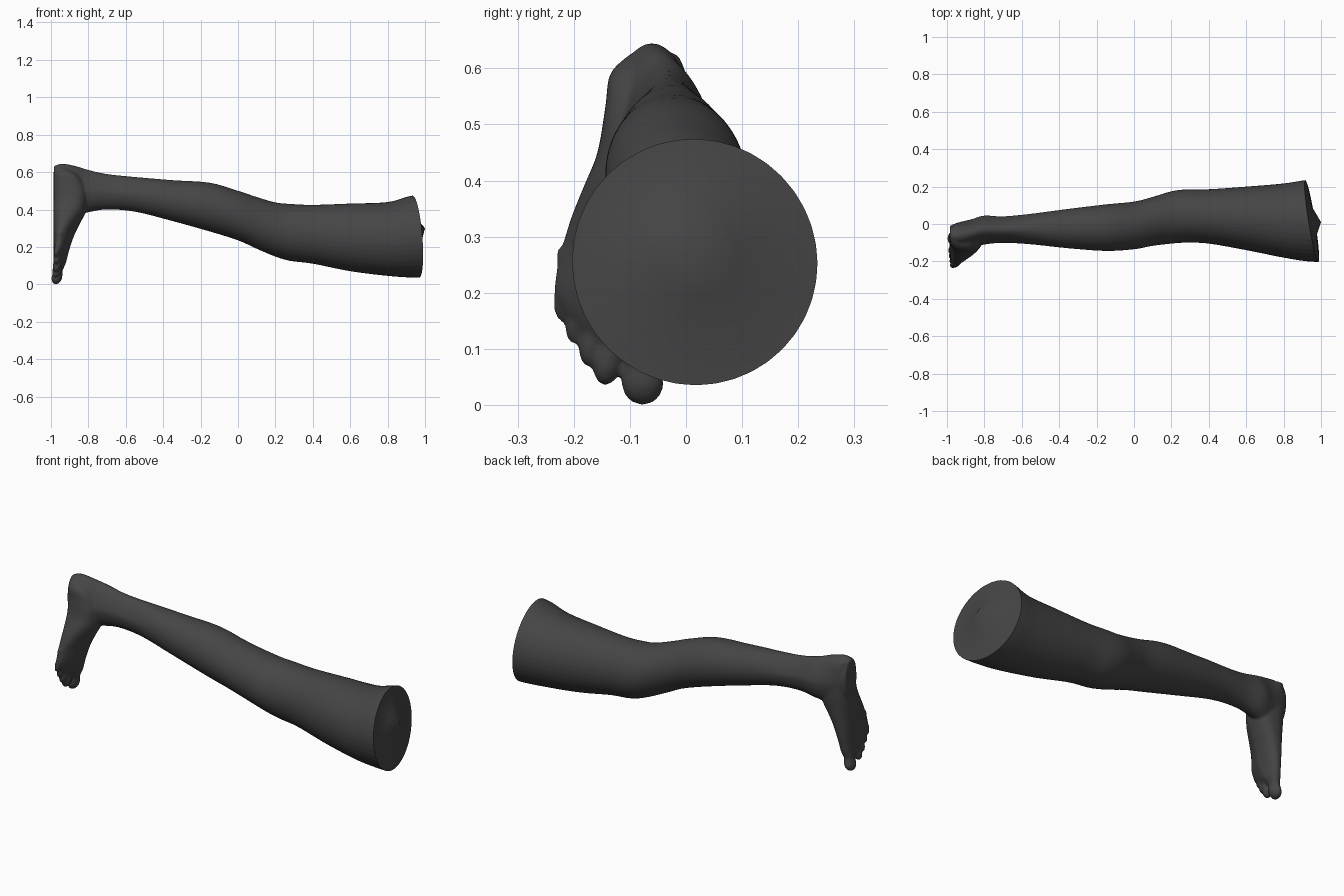
import bpy, bmesh
from math import sin, cos, pi
from mathutils import Vector

if "Cube" in bpy.data.objects:
    bpy.data.objects.remove(bpy.data.objects["Cube"])

N = 40  # points per ring


def clamp(v):
    return max(0.0, min(1.0, v))


def spow(v, p):
    return (abs(v) ** p) * (1 if v >= 0 else -1)


def spline(rows, steps):
    """Catmull-Rom interpolation of table rows."""
    out = []
    for i in range(len(rows) - 1):
        a, b, c, d = (rows[max(0, min(len(rows) - 1, i + k))] for k in (-1, 0, 1, 2))
        for s in range(steps):
            t = s / steps
            out.append([0.5 * (2 * q + (r - p) * t + (2 * p - 5 * q + 4 * r - w) * t * t
                               + (3 * q - p - 3 * r + w) * t ** 3)
                        for p, q, r, w in zip(a, b, c, d)])
    out.append(list(rows[-1]))
    return out


def loft(bm, rings):
    """Skin closed rings into a capped tube."""
    vs = [[bm.verts.new(p) for p in ring] for ring in rings]
    for a, b in zip(vs, vs[1:]):
        for i in range(N):
            j = (i + 1) % N
            bm.faces.new((a[i], a[j], b[j], b[i]))
    bm.faces.new(vs[0])
    bm.faces.new(vs[-1])


def leg_ring(row):
    x, z0, z1, y0, y1 = row
    narrow = 0.3 * clamp((-0.45 - x) / 0.2) * clamp((x + 0.95) / 0.12)  # heel tendon
    ring = []
    for i in range(N):
        a = 2 * pi * i / N
        w = 1 - narrow * max(0, sin(a))
        ring.append(((x), (y0 + y1) / 2 + (y1 - y0) / 2 * cos(a) * w,
                     (z0 + z1) / 2 + (z1 - z0) / 2 * sin(a)))
    return ring


def foot_ring(row):
    z, y0, y1, x0, x1 = row
    thin = 0.4 * clamp((0.48 - z) / 0.2)  # outer edge is lower than the instep
    ring = []
    for i in range(N):
        a = 2 * pi * i / N
        c, s = spow(cos(a), 0.8), spow(sin(a), 0.8)
        h = (x1 - x0) * (0.5 + 0.5 * c) * (1 - thin * max(0, -s))
        ring.append((x0 + h, (y0 + y1) / 2 + (y1 - y0) / 2 * s, z))
    return ring


def toe(bm, base, tip, r):
    base, tip = Vector(base), Vector(tip)
    prof = [(0, .95), (.3, .86), (.5, .9), (.68, 1), (.8, .95), (.9, .75), (.96, .5), (1, .12)]
    rings = []
    for t, k in spline(prof, 3):
        p = base.lerp(tip, t)
        rings.append([(p.x + min(r, 0.028) * k * cos(2 * pi * i / N),
                       p.y + r * k * sin(2 * pi * i / N), p.z) for i in range(N)])
    loft(bm, rings)


bm = bmesh.new()

# thigh, knee, calf and heel: x, z low, z high, y low, y high
leg_rows = [
    (1.06, .035, .48, -.205, .24), (.93, .036, .474, -.2, .236), (.8, .045, .44, -.18, .217),
    (.6, .07, .432, -.14, .2), (.4, .11, .425, -.105, .186), (.28, .125, .43, -.1, .185),
    (.2, .148, .438, -.105, .175), (.1, .19, .467, -.117, .145), (0, .235, .5, -.135, .12),
    (-.15, .282, .543, -.144, .105), (-.35, .338, .557, -.13, .081), (-.55, .388, .574, -.109, .055),
    (-.7, .4, .59, -.101, .041), (-.8, .385, .612, -.11, .045), (-.87, .37, .633, -.125, .025),
    (-.94, .38, .645, -.13, .008), (-.985, .42, .632, -.112, -.01)]
loft(bm, [leg_ring(r) for r in spline(leg_rows, 8)])

# foot from heel down to the ball: z, y low, y high, x sole, x instep
foot_rows = [
    (.625, -.1, -.015, -.982, -.92), (.59, -.135, .0, -.986, -.86), (.53, -.144, .01, -.986, -.82),
    (.45, -.158, .012, -.986, -.805), (.39, -.182, .008, -.986, -.812), (.33, -.206, .0, -.986, -.842),
    (.26, -.226, -.01, -.986, -.876), (.2, -.234, -.018, -.986, -.897), (.155, -.213, -.026, -.986, -.91),
    (.115, -.175, -.033, -.986, -.92), (.08, -.125, -.045, -.986, -.935)]
loft(bm, [foot_ring(r) for r in spline(foot_rows, 6)])

# toes: y at base, y at tip, z at tip, radius
for yb, yt, zt, r in [(-.078, -.077, 0, .037), (-.13, -.144, .035, .025), (-.162, -.172, .068, .022),
                      (-.19, -.2, .108, .018), (-.215, -.222, .148, .0155)]:
    toe(bm, (-.953, yb, zt + .13), (-.974, yt, zt), r)

bmesh.ops.recalc_face_normals(bm, faces=bm.faces[:])
mesh = bpy.data.meshes.new("leg")
bm.to_mesh(mesh)
bm.free()
leg = bpy.data.objects.new("leg", mesh)
bpy.context.collection.objects.link(leg)
bpy.context.view_layer.objects.active = leg
leg.select_set(True)

# fuse the parts into one skin
rm = leg.modifiers.new("fuse", 'REMESH')
rm.mode = 'VOXEL'
rm.voxel_size = 0.006
sm = leg.modifiers.new("soften", 'SMOOTH')
sm.factor = 0.5
sm.iterations = 6
for m in ("fuse", "soften"):
    bpy.ops.object.modifier_apply(modifier=m)

# slanted cut through the thigh, closed by a cap with a small bump
bm = bmesh.new()
bm.from_mesh(mesh)
bmesh.ops.bisect_plane(bm, geom=bm.verts[:] + bm.edges[:] + bm.faces[:], dist=1e-5,
                       plane_co=(.952, .01, .25), plane_no=(1, .16, .08), clear_outer=True)
rim = [e for e in bm.edges if e.is_boundary]
ext = bmesh.ops.extrude_edge_only(bm, edges=rim)["geom"]
centre = Vector((.958, .015, .28))
for v in (g for g in ext if isinstance(g, bmesh.types.BMVert)):
    v.co = centre + (v.co - centre) * 0.35 + Vector((.008, 0, 0))
inner = [g for g in ext if isinstance(g, bmesh.types.BMEdge) and g.is_boundary]
cap = bmesh.ops.contextual_create(bm, geom=inner)["faces"]
tip = bmesh.ops.poke(bm, faces=cap)["verts"]
for v in tip:
    v.co = (1.0, .01, .3)
bmesh.ops.recalc_face_normals(bm, faces=bm.faces[:])
bm.to_mesh(mesh)
bm.free()

bpy.ops.object.shade_smooth_by_angle(angle=0.7)

# dark grey skin
mat = bpy.data.materials.new("dark_grey")
mat.diffuse_color = (.06, .06, .06, 1)
mat.use_nodes = True
mat.node_tree.nodes["Principled BSDF"].inputs["Base Color"].default_value = mat.diffuse_color
mesh.materials.clear()
mesh.materials.append(mat)
